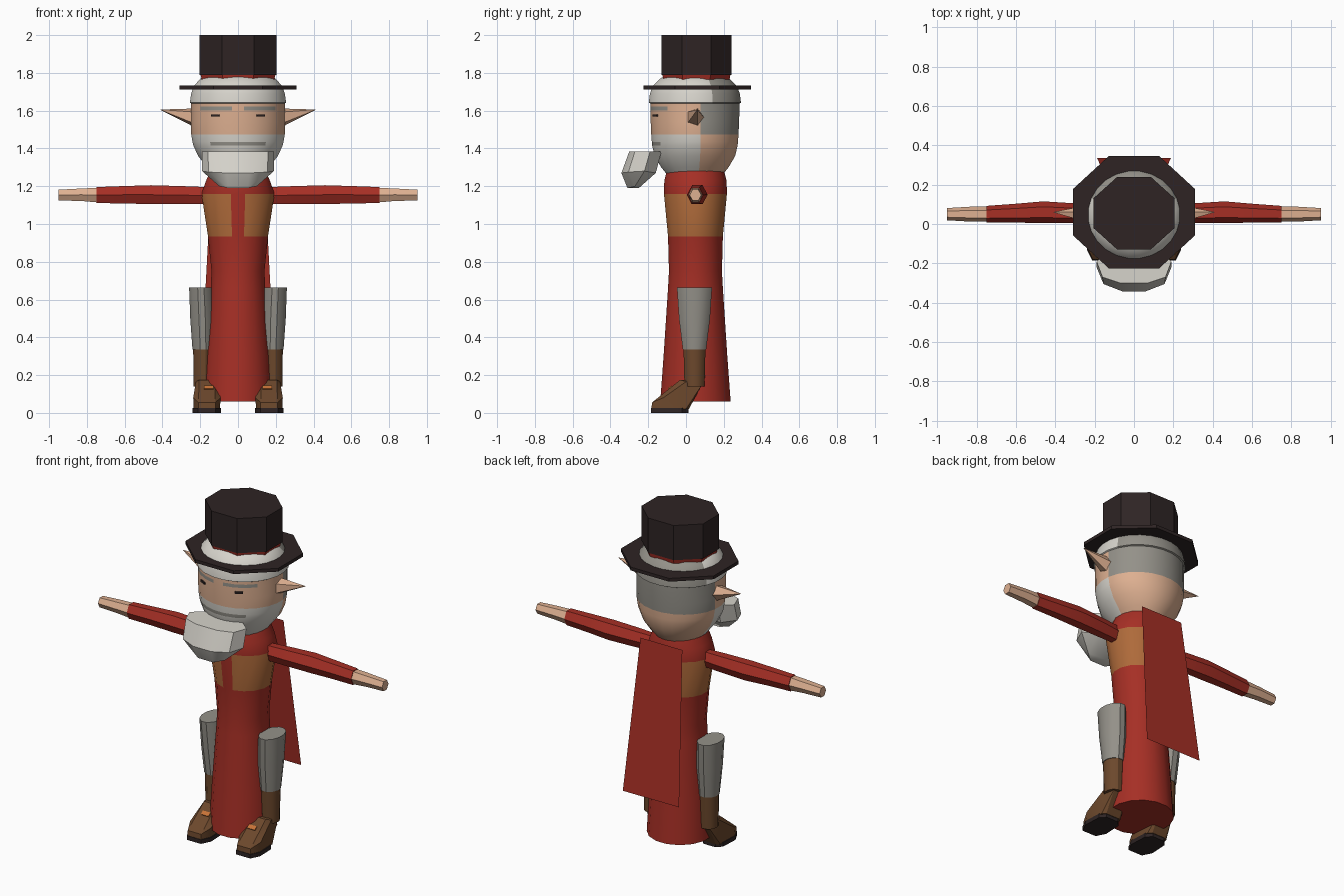
import bpy, bmesh
from math import cos, sin, pi, radians
from mathutils import Vector, Matrix

if "Cube" in bpy.data.objects:
    bpy.data.objects.remove(bpy.data.objects["Cube"])


def material(name, *rgb):
    col = [((c / 255 + 0.055) / 1.055) ** 2.4 for c in rgb] + [1]
    m = bpy.data.materials.new(name)
    m.use_nodes = True
    m.diffuse_color = col
    m.node_tree.nodes["Principled BSDF"].inputs["Base Color"].default_value = col
    return m


RED = material("red cloth", 166, 47, 37)
TAN = material("tan vest", 174, 106, 58)
SKIN = material("skin", 222, 176, 145)
LIGHT = material("light grey hair", 214, 211, 203)
GREY = material("dark grey", 148, 145, 137)
BROWN = material("boot brown", 108, 72, 44)
BLACK = material("hat black", 46, 36, 36)
ORANGE = material("orange trim", 200, 115, 55)


def finish(name, bm, mats, rule=None, mirror=False):
    bmesh.ops.recalc_face_normals(bm, faces=bm.faces)
    if rule:
        for f in bm.faces:
            f.material_index = mats.index(rule(f.calc_center_median()))
    mesh = bpy.data.meshes.new(name)
    bm.to_mesh(mesh)
    bm.free()
    for m in mats:
        mesh.materials.append(m)
    ob = bpy.data.objects.new(name, mesh)
    bpy.context.collection.objects.link(ob)
    if mirror:
        ob.modifiers.new("Mirror", "MIRROR")
    bpy.ops.object.select_all(action="DESELECT")
    ob.select_set(True)
    bpy.context.view_layer.objects.active = ob
    bpy.ops.object.shade_smooth_by_angle(angle=radians(31))
    return ob


def loft(name, rings, n, mats, rule=None, mirror=False, phase=0.5, along_x=False):
    """Rings are (height, centre a, centre b, radius a, radius b)."""
    bm = bmesh.new()
    loops = []
    for h, ca, cb, ra, rb in rings:
        loop = []
        for i in range(n):
            t = (i + phase) * 2 * pi / n
            a, b = ca + ra * cos(t), cb + rb * sin(t)
            loop.append(bm.verts.new((h, a, b) if along_x else (a, b, h)))
        loops.append(loop)
    for lo, hi in zip(loops, loops[1:]):
        for i in range(n):
            j = (i + 1) % n
            bm.faces.new((lo[i], lo[j], hi[j], hi[i]))
    bm.faces.new(loops[0])
    bm.faces.new(loops[-1])
    return finish(name, bm, mats, rule, mirror)


def hull(name, points, mats, cx=0, mirror=False):
    """Convex block from (half width, y, z) points, symmetric about cx."""
    bm = bmesh.new()
    for w, y, z in points:
        for s in ((1, -1) if w else (1,)):
            bm.verts.new((cx + s * w, y, z))
    res = bmesh.ops.convex_hull(bm, input=bm.verts)
    bmesh.ops.delete(bm, geom=list({v for v in res["geom_interior"] if isinstance(v, bmesh.types.BMVert)}), context="VERTS")
    bmesh.ops.dissolve_limit(bm, angle_limit=0.02, verts=bm.verts, edges=bm.edges)
    return finish(name, bm, mats, None, mirror)


def plate(name, loc, size, mat, rot):
    bm = bmesh.new()
    bmesh.ops.create_cube(bm, size=1, matrix=Matrix.Translation(loc) @ rot @ Matrix.Diagonal((*size, 1)))
    return finish(name, bm, [mat], None, True)


# Robe and vest, one lofted body
def robe_colour(c):
    on_vest = 0.935 < c.z < 1.16
    return TAN if on_vest and not (c.y < 0 and abs(c.x) < 0.02) else RED


body = [(0.06, .185, .19), (0.3, .173, .172), (0.66, .147, .148), (0.75, .143, .143),
        (0.935, .162, .148), (1.16, .197, .17), (1.23, .172, .168), (1.28, .15, .155)]
loft("robe", [(z, 0, .05, a, b) for z, a, b in body], 16, [RED, TAN], robe_colour)


# Head with beard, moustache, brows and hair
def head_colour(c):
    x = abs(c.x)
    if c.z > 1.64:
        return GREY if c.y > 0.12 else LIGHT
    if 1.6 < c.z < 1.625 and c.y < 0 and 0.04 < x < 0.19:
        return GREY
    if 1.41 < c.z < 1.44 and c.y < 0 and x < 0.14:
        return GREY
    if c.z < 1.475 and c.y < 0.06:
        return LIGHT
    if c.z > 1.46 and c.y > 0.1:
        return GREY
    return SKIN


head = [(1.27, .14, .155), (1.30, .165, .18), (1.36, .213, .215), (1.415, .238, .228),
        (1.435, .243, .23), (1.475, .25, .233), (1.54, .251, .236), (1.602, .25, .238),
        (1.622, .25, .238), (1.638, .25, .238), (1.642, .257, .246), (1.69, .25, .24),
        (1.73, .236, .225), (1.77, .2, .185), (1.795, .15, .14)]
loft("head", [(z, 0, .047, a, b) for z, a, b in head], 24, [SKIN, LIGHT, GREY], head_colour)

# Jutting beard
hull("beard", [(.19, -.19, 1.385), (.16, -.27, 1.385), (.07, -.3, 1.385), (.12, -.13, 1.385),
               (.19, -.22, 1.28), (.155, -.305, 1.275), (.06, -.342, 1.27), (.12, -.16, 1.27),
               (.1, -.27, 1.2), (.05, -.31, 1.19), (.05, -.25, 1.19)], [LIGHT])

# Eyes
turn = Matrix.Rotation(radians(27), 4, "Z")
plate("eye", (.12, -.163, 1.574), (.045, .008, .012), BLACK, turn)

# Pointed ears
loft("ear", [(.23, .047, 1.562, .05, .052), (.41, .06, 1.605, .001, .001)], 5,
     [SKIN], mirror=True, phase=0, along_x=True)

# Hat
loft("hat_brim", [(z, 0, .06, .3355, .3085) for z in (1.712, 1.732)], 8, [BLACK])
loft("hat_band", [(1.765, 0, .055, .208, .19), (1.792, 0, .055, .215, .195)], 8, [RED])
loft("hat_crown", [(z, 0, .055, .222, .2) for z in (1.79, 2.0)], 8, [BLACK])

# Sleeves and hands
sleeve = [(.15, .05, 1.15, .038, .052), (.3, .055, 1.153, .05, .055), (.46, .06, 1.155, .055, .058),
          (.6, .055, 1.155, .048, .053), (.75, .05, 1.153, .042, .049)]
hand = [(.75, .05, 1.153, .038, .044), (.83, .05, 1.155, .038, .038), (.95, .05, 1.153, .031, .033)]
for name, rings, mat in (("sleeve", sleeve, RED), ("hand", hand, SKIN)):
    loft(name, rings, 6, [mat], mirror=True, phase=0, along_x=True)

# Stockings and boots
loft("stocking", [(.335, .185, .045, .058, .064), (.5, .19, .045, .065, .085),
                  (.665, .197, .045, .064, .096)], 12, [GREY], mirror=True)
loft("boot_shaft", [(.14, .185, .045, .052, .055), (.335, .185, .045, .054, .06)], 12,
     [BROWN], mirror=True)
hull("boot_foot", [(.045, -.183, .02), (.07, -.13, .02), (.065, 0, .02), (.045, -.18, .055),
                   (.072, -.12, .08), (.045, .015, .02), (.04, -.03, .175), (.058, 0, .165),
                   (.045, .065, .172), (.045, .085, .15)], [BROWN], .165, True)
hull("boot_sole", [(w, y, z) for z in (0, .025)
                   for w, y in ((.047, -.186), (.075, -.13), (.07, -.02), (.04, .012))],
     [BLACK], .165, True)
plate("boot_trim", (.155, -.085, .134), (.05, .025, .008), ORANGE, Matrix.Rotation(radians(39), 4, "X"))

# Cape, a single hanging sheet
bm = bmesh.new()
bm.faces.new([bm.verts.new(p) for p in ((-.14, .235, 1.26), (.14, .235, 1.26),
                                        (.188, .335, .36), (-.188, .335, .36))])
finish("cape", bm, [RED])
